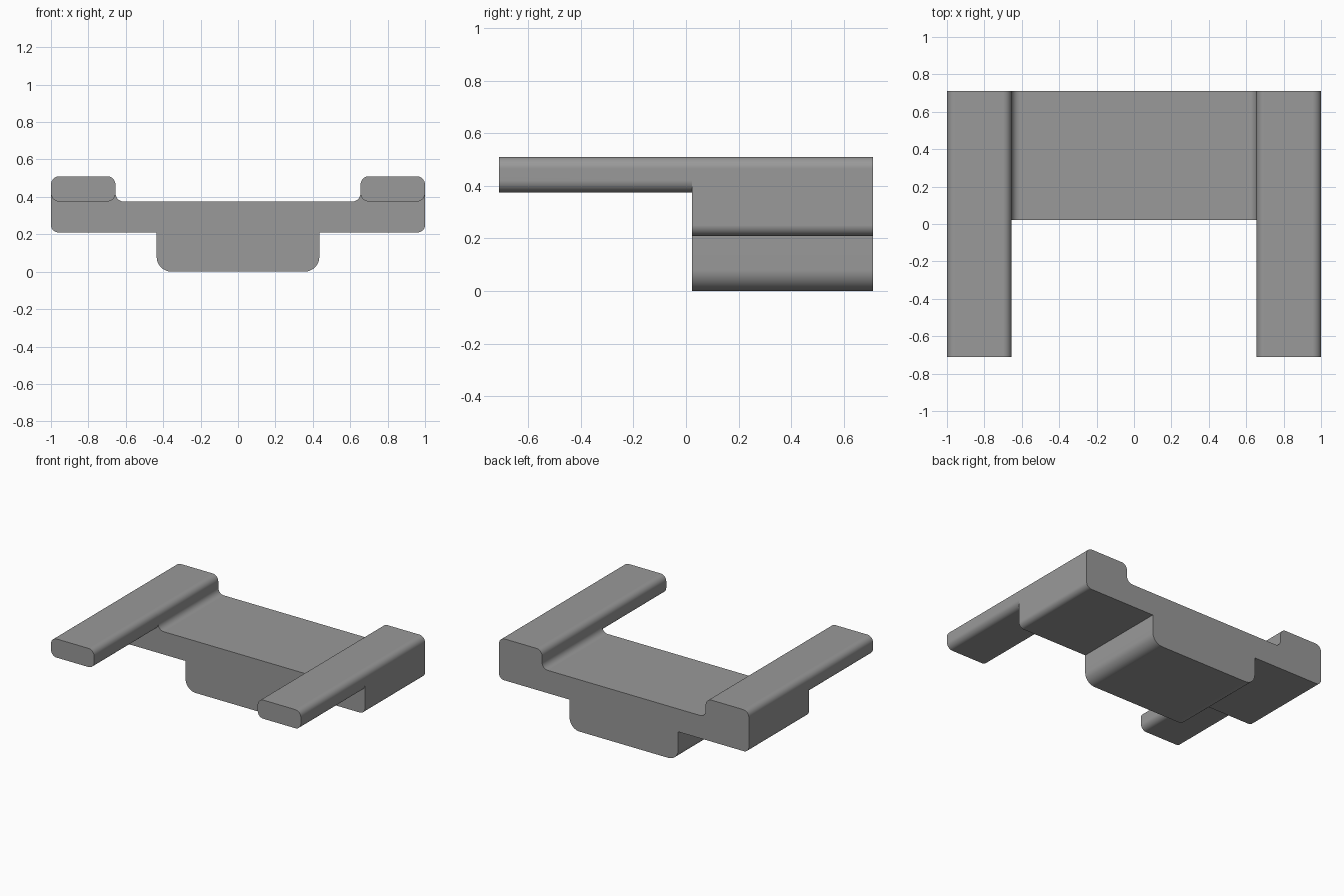
import bpy, bmesh, math
from mathutils import Vector

if "Cube" in bpy.data.objects:
    bpy.data.objects.remove(bpy.data.objects["Cube"])

grey = bpy.data.materials.new("mid_grey")
grey.diffuse_color = (0.32, 0.32, 0.32, 1)
grey.use_nodes = True
grey.node_tree.nodes["Principled BSDF"].inputs["Base Color"].default_value = grey.diffuse_color


def rounded(corners, steps=10):
    """Outline from (x, z, radius) corners, with right-angle corners rounded."""
    out = []
    for i, (x, z, r) in enumerate(corners):
        p = Vector((x, z))
        if r == 0:
            out.append(p)
            continue
        a = (Vector(corners[i - 1][:2]) - p).normalized()
        b = (Vector(corners[(i + 1) % len(corners)][:2]) - p).normalized()
        centre = p + (a + b) * r
        for k in range(steps + 1):
            t = math.pi / 2 * k / steps
            out.append(centre - b * r * math.cos(t) - a * r * math.sin(t))
    return out


def extrude(name, outline, y0, y1):
    bm = bmesh.new()
    face = bm.faces.new([bm.verts.new((p.x, y0, p.y)) for p in outline])
    res = bmesh.ops.extrude_face_region(bm, geom=[face])
    moved = [v for v in res["geom"] if isinstance(v, bmesh.types.BMVert)]
    bmesh.ops.translate(bm, verts=moved, vec=(0, y1 - y0, 0))
    bmesh.ops.recalc_face_normals(bm, faces=bm.faces)
    mesh = bpy.data.meshes.new(name)
    bm.to_mesh(mesh)
    bm.free()
    mesh.materials.append(grey)
    obj = bpy.data.objects.new(name, mesh)
    bpy.context.collection.objects.link(obj)
    return obj


# Body: stepped section with a lower block and raised side rails
half = [(0.435, 0, 0.08), (0.435, 0.21, 0), (1, 0.21, 0.04),
        (1, 0.51, 0.045), (0.655, 0.51, 0.045), (0.655, 0.375, 0.045)]
section = half + [(-x, z, r) for x, z, r in reversed(half)]
body = extrude("bracket_body", rounded(section), 0.022, 0.71)

# Arms: rounded bars reaching forward from the side rails
for side, label in ((1, "right"), (-1, "left")):
    bar = [(side * x, z, 0.045) for x, z in
           ((0.655, 0.375), (1, 0.375), (1, 0.51), (0.655, 0.51))]
    arm = extrude(label + "_arm", rounded(bar), -0.71, 0.022)
    mod = body.modifiers.new("join_" + label, 'BOOLEAN')
    mod.operation = 'UNION'
    mod.solver = 'EXACT'
    mod.object = arm
    bpy.context.view_layer.objects.active = body
    bpy.ops.object.modifier_apply(modifier=mod.name)
    bpy.data.objects.remove(arm)

# Smooth the rounded edges and keep the flats flat
bpy.ops.object.select_all(action='DESELECT')
body.select_set(True)
bpy.context.view_layer.objects.active = body
bpy.ops.object.shade_smooth_by_angle(angle=math.radians(30))
weighted = body.modifiers.new("flat_faces", 'WEIGHTED_NORMAL')
weighted.keep_sharp = True
